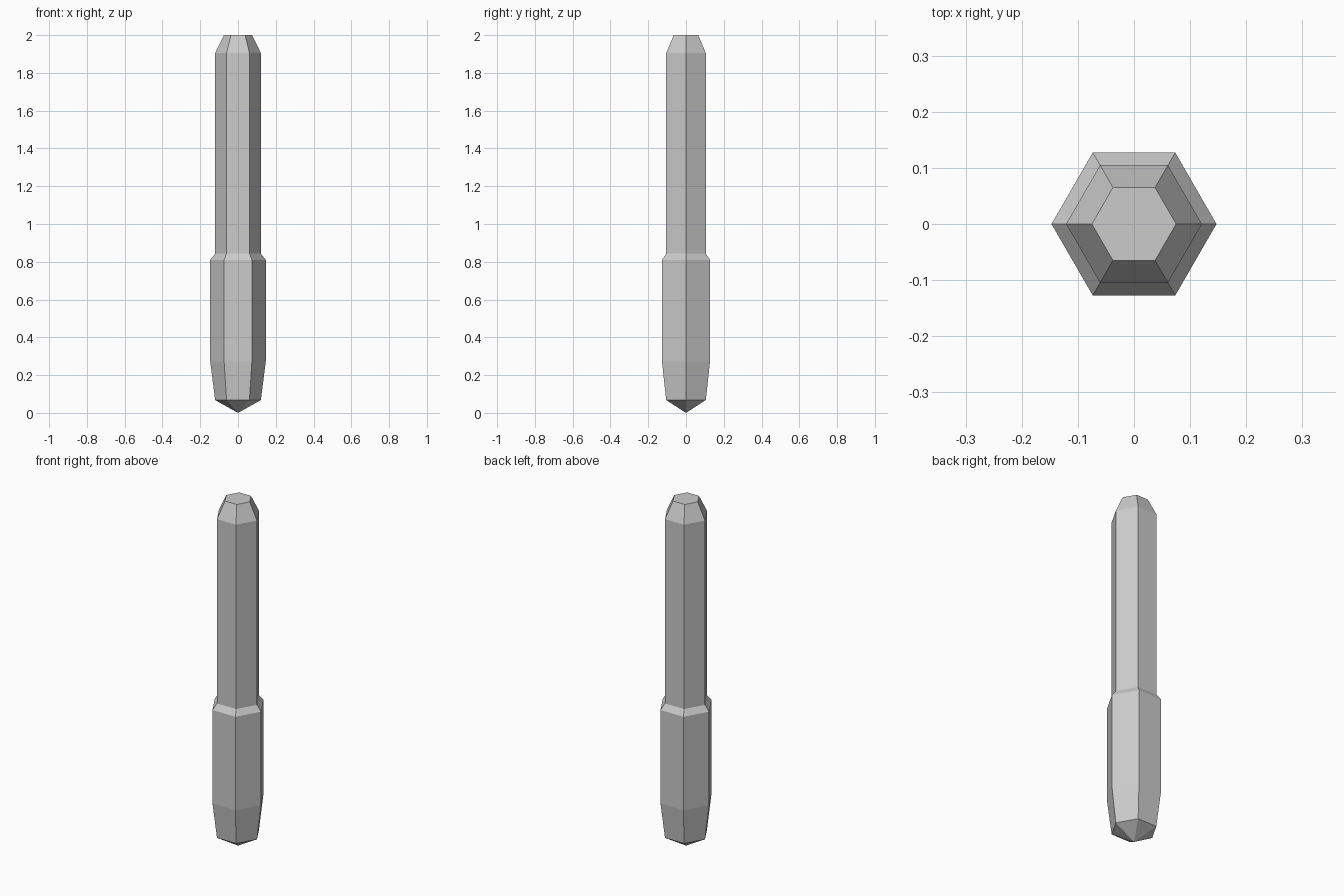
import bpy, bmesh, math

if "Cube" in bpy.data.objects:
    bpy.data.objects.remove(bpy.data.objects["Cube"])

SIDES = 6


def lathe(name, profile):
    """Sweep a (radius, z) profile round z; radius 0 gives a point."""
    bm = bmesh.new()
    rings = []
    for r, z in profile:
        count = SIDES if r > 0 else 1
        rings.append([bm.verts.new((r * math.cos(math.tau * i / SIDES),
                                    r * math.sin(math.tau * i / SIDES), z))
                      for i in range(count)])
    for a, b in zip(rings, rings[1:]):
        for i in range(SIDES):
            j = (i + 1) % SIDES
            if len(a) == 1:
                bm.faces.new((a[0], b[j], b[i]))
            else:
                bm.faces.new((a[i], a[j], b[j], b[i]))
    # flat cap on the upper end
    bm.faces.new(rings[-1])
    bmesh.ops.recalc_face_normals(bm, faces=bm.faces[:])
    mesh = bpy.data.meshes.new(name)
    bm.to_mesh(mesh)
    bm.free()
    obj = bpy.data.objects.new(name, mesh)
    bpy.context.collection.objects.link(obj)
    return obj


# pointed tip, tapered grip, shoulder, slim shaft and chamfered top
lathe("hexagonal_rod", [
    (0, 0), (0.121, 0.068), (0.147, 0.272), (0.147, 0.81),
    (0.121, 0.843), (0.121, 1.905), (0.075, 2.0),
])
